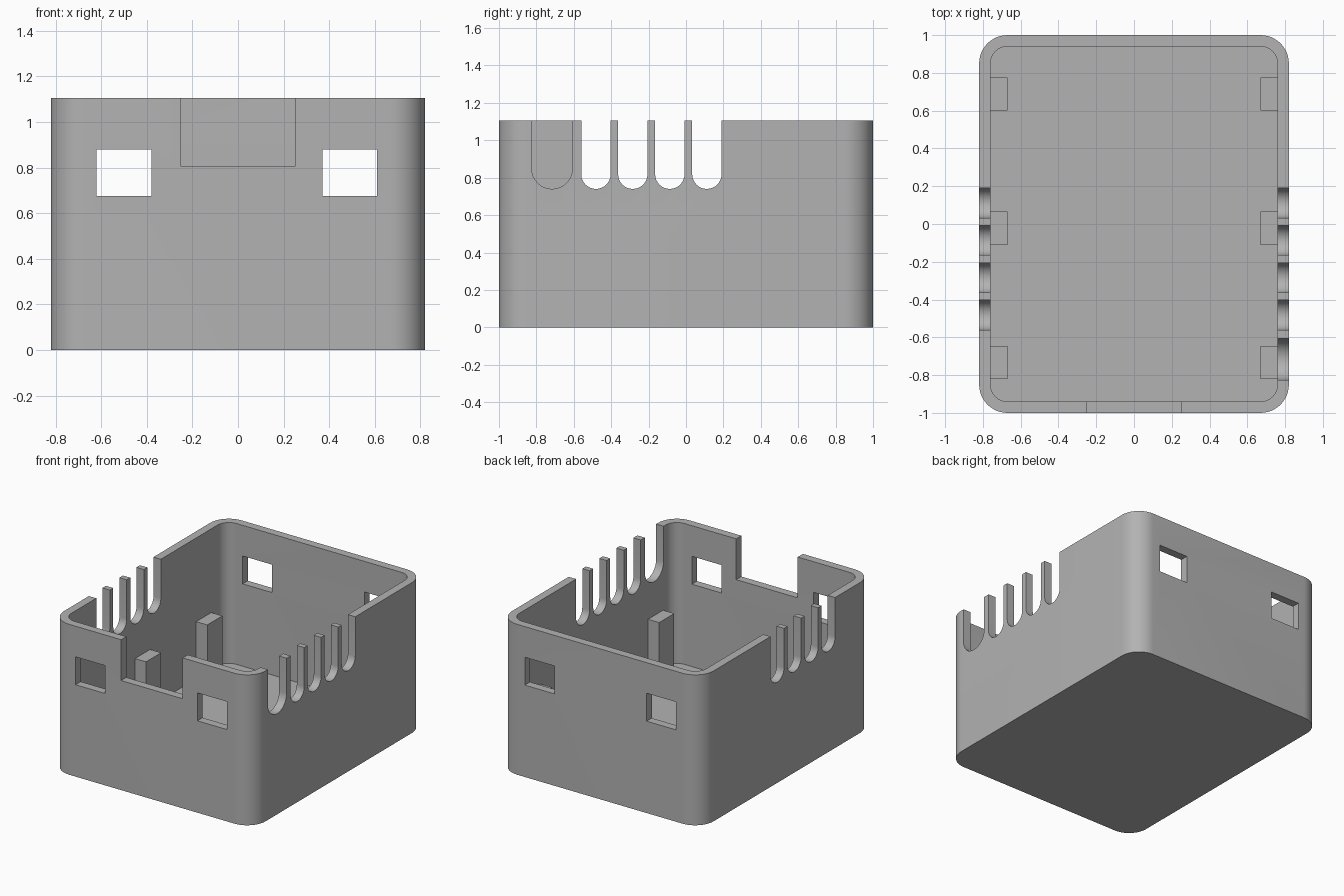
import bpy, bmesh, math

if "Cube" in bpy.data.objects:
    bpy.data.objects.remove(bpy.data.objects["Cube"])

H, WALL, FLOOR = 1.105, 0.06, 0.07
grey = bpy.data.materials.new("plain grey")
grey.diffuse_color = (0.45, 0.45, 0.45, 1)
grey.use_nodes = True
grey.node_tree.nodes["Principled BSDF"].inputs["Base Color"].default_value = grey.diffuse_color


def prism(name, profile, depth, place):
    """Extrude a closed 2D profile; place(u, v, w) maps it into space."""
    bm = bmesh.new()
    face = bm.faces.new([bm.verts.new(place(u, v, depth[0])) for u, v in profile])
    ext = bmesh.ops.extrude_face_region(bm, geom=[face])
    shift = [b - a for a, b in zip(place(0, 0, depth[0]), place(0, 0, depth[1]))]
    moved = [g for g in ext["geom"] if isinstance(g, bmesh.types.BMVert)]
    bmesh.ops.translate(bm, verts=moved, vec=shift)
    bmesh.ops.recalc_face_normals(bm, faces=bm.faces)
    mesh = bpy.data.meshes.new(name)
    bm.to_mesh(mesh)
    bm.free()
    obj = bpy.data.objects.new(name, mesh)
    bpy.context.collection.objects.link(obj)
    mesh.materials.append(grey)
    return obj


def rounded_rect(hx, hy, r, n=12):
    pts = []
    for k, (sx, sy) in enumerate([(1, 1), (-1, 1), (-1, -1), (1, -1)]):
        for i in range(n + 1):
            a = math.pi / 2 * (k + i / n)
            pts.append((sx * (hx - r) + r * math.cos(a), sy * (hy - r) + r * math.sin(a)))
    return pts


def rect(u0, u1, v0, v1):
    return [(u0, v0), (u1, v0), (u1, v1), (u0, v1)]


def slot(y0, y1, bottom, n=16):
    r, c = (y1 - y0) / 2, (y0 + y1) / 2
    arc = [(c + r * math.cos(math.pi * (1 + i / n)),
            bottom + r + r * math.sin(math.pi * (1 + i / n))) for i in range(n + 1)]
    return arc + [(y1, H + 0.1), (y0, H + 0.1)]


along_z = lambda u, v, w: (u, v, w)
along_y = lambda u, v, w: (u, w, v)
along_x = lambda u, v, w: (w, u, v)

# Rounded shell and the things cut from it
box = prism("box_shell", rounded_rect(0.82, 1.0, 0.15), (0, H), along_z)
cutters = [prism("cavity_cutter", rounded_rect(0.82 - WALL, 1 - WALL, 0.09),
                 (FLOOR, H + 0.2), along_z)]
# Square windows through front and back walls
for x0, x1 in [(-0.62, -0.38), (0.37, 0.61)]:
    cutters.append(prism("window_cutter", rect(x0, x1, 0.675, 0.88), (-1.2, 1.2), along_y))
# Front notch
cutters.append(prism("notch_cutter", rect(-0.25, 0.25, 0.805, H + 0.1), (-1.2, -0.8), along_y))
# Round-bottomed cable slots: four through both sides, a wide one on the right only
for y0 in (-0.56, -0.363, -0.165, 0.033):
    cutters.append(prism("slot_cutter", slot(y0, y0 + 0.157, 0.74), (-1, 1), along_x))
cutters.append(prism("wide_slot_cutter", slot(-0.825, -0.607, 0.74), (0.6, 1), along_x))

bpy.context.view_layer.objects.active = box
for c in cutters:
    mod = box.modifiers.new("cut", 'BOOLEAN')
    mod.operation, mod.solver, mod.object = 'DIFFERENCE', 'EXACT', c
    bpy.ops.object.modifier_apply(modifier=mod.name)
for c in cutters:
    bpy.data.objects.remove(c)

box.select_set(True)
bpy.ops.object.shade_smooth_by_angle(angle=math.radians(30))

# Support posts standing against the side walls
for side in (-1, 1):
    for y0 in (-0.82, -0.11, 0.6):
        xs = sorted((side * 0.67, side * 0.762))
        prism("support_post", rect(xs[0], xs[1], y0, y0 + 0.175), (FLOOR - 0.01, 0.49), along_z)
